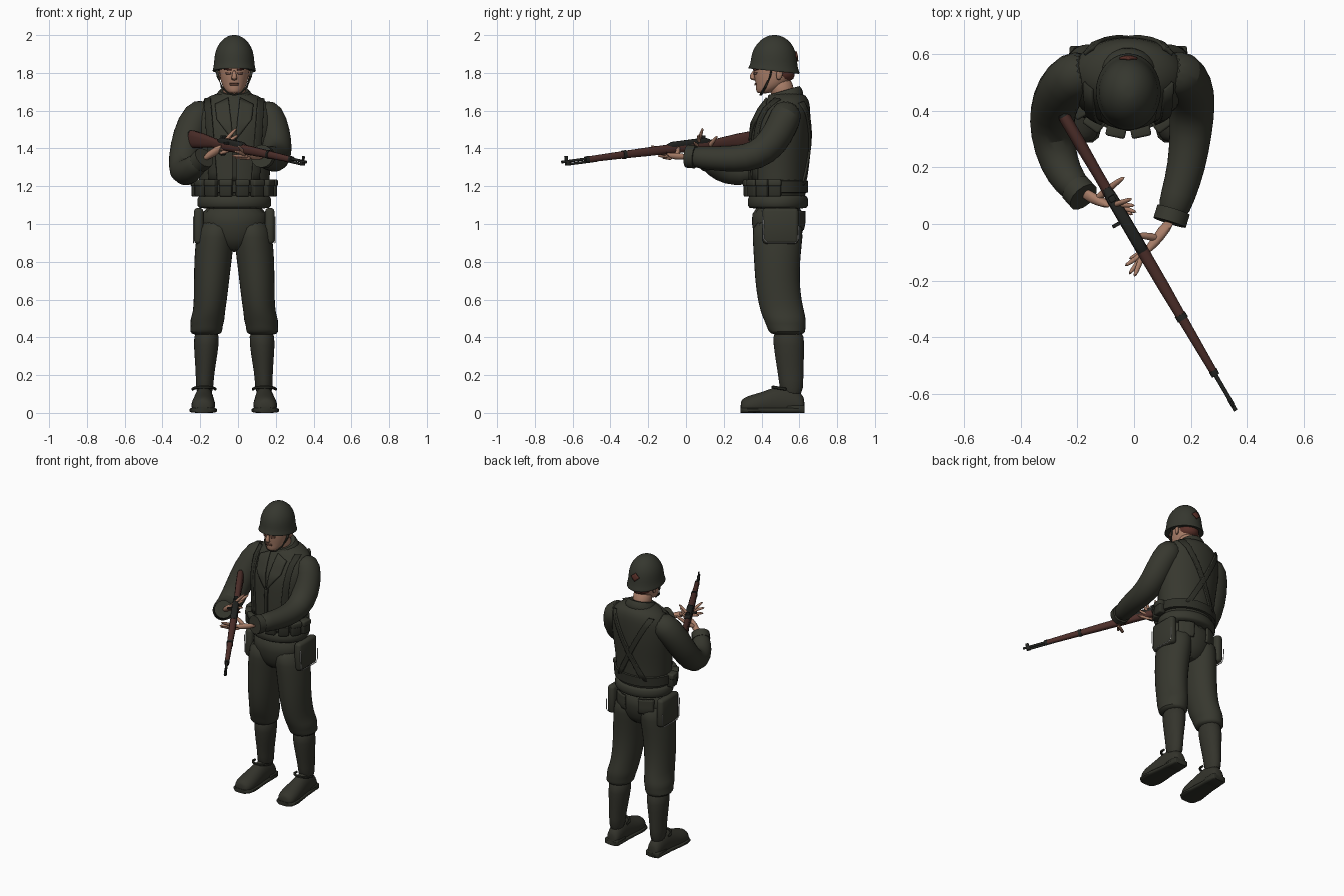
import bpy, bmesh, math
from mathutils import Vector, Matrix
from mathutils.bvhtree import BVHTree

if "Cube" in bpy.data.objects:
    bpy.data.objects.remove(bpy.data.objects["Cube"], do_unlink=True)

CX = -0.02  # body centre line
X, Y, Z = Vector((1, 0, 0)), Vector((0, 1, 0)), Vector((0, 0, 1))


def material(name, *rgb):
    m = bpy.data.materials.new(name)
    m.use_nodes = True
    m.diffuse_color = (*rgb, 1)
    b = m.node_tree.nodes["Principled BSDF"]
    b.inputs["Base Color"].default_value = (*rgb, 1)
    b.inputs["Roughness"].default_value = 0.9
    return m


cloth = material("olive cloth", .038, .039, .028)
web = material("dark webbing", .028, .029, .021)
steel = material("helmet green", .036, .038, .028)
boot = material("boot leather", .034, .034, .025)
skin = material("skin", .40, .21, .14)
dark_skin = material("lips and brows", .20, .09, .06)
wood = material("gun wood", .075, .028, .023)
metal = material("gun metal", .017, .018, .016)
hair = material("red brown", .10, .03, .022)
trim = material("pale trim", .75, .75, .72)


def finish(name, bm, mat, subsurf=0, angle=50):
    bmesh.ops.recalc_face_normals(bm, faces=bm.faces)
    me = bpy.data.meshes.new(name)
    bm.to_mesh(me)
    bm.free()
    me.materials.append(mat)
    ob = bpy.data.objects.new(name, me)
    bpy.context.scene.collection.objects.link(ob)
    if subsurf:
        ob.modifiers.new("smooth", 'SUBSURF').levels = subsurf
        ob.modifiers["smooth"].render_levels = subsurf
    bpy.ops.object.select_all(action='DESELECT')
    bpy.context.view_layer.objects.active = ob
    ob.select_set(True)
    bpy.ops.object.shade_smooth_by_angle(angle=math.radians(angle))
    return ob


def loft(name, rings, mat, n=16, power=1.0, subsurf=1, floor=None):
    """Skin rings of (centre, U, V); power under 1 squares the section."""
    bm = bmesh.new()
    loops = []
    for c, u, v in rings:
        loop = []
        for i in range(n):
            a = 2 * math.pi * (i + .5) / n
            s, t = (math.copysign(abs(k) ** power, k) for k in (math.cos(a), math.sin(a)))
            p = Vector(c) + u * s + v * t
            if floor is not None:
                p.z = max(p.z, floor)
            loop.append(bm.verts.new(p))
        loops.append(loop)
    for a, b in zip(loops, loops[1:]):
        for i in range(n):
            bm.faces.new((a[i], a[(i + 1) % n], b[(i + 1) % n], b[i]))
    bm.faces.new(loops[0])
    bm.faces.new(loops[-1])
    return finish(name, bm, mat, subsurf)


def stack(name, rings, mat, side=1, **kw):
    """Horizontal rings: offset from centre line, y, z, rx, ry, tilt."""
    return loft(name, [((CX + side * r[0], r[1], r[2]), X * r[3],
                        Y * r[4] + Z * (r[5] if len(r) > 5 else 0)) for r in rings], mat, **kw)


def tube(name, pts, radii, mat, n=12, flat=1.0, **kw):
    pts = [Vector(p) for p in pts]
    if not isinstance(radii, (list, tuple)):
        radii = [radii] * len(pts)
    rings = []
    for i, p in enumerate(pts):
        t = (pts[min(i + 1, len(pts) - 1)] - pts[max(i - 1, 0)]).normalized()
        u = t.cross(Z if abs(t.z) < .9 else Y).normalized()
        rings.append((p, u * radii[i], u.cross(t) * radii[i] * flat))
    return loft(name, rings, mat, n=n, **kw)


def box(name, centre, size, mat, turn=None, bevel=.008):
    bm = bmesh.new()
    m = (turn or Matrix()).to_4x4()
    bmesh.ops.create_cube(bm, size=1, matrix=Matrix.Translation(centre) @ m @ Matrix.Diagonal((*size, 1)))
    bmesh.ops.bevel(bm, geom=bm.edges[:], offset=bevel, segments=2, affect='EDGES', profile=.5)
    return finish(name, bm, mat)


def drape(name, corners, sign, target, mat, thick=.012, n=8):
    """Lay a four-cornered sheet on the front (-1) or back (+1) of a part."""
    tree = BVHTree.FromPolygons([v.co for v in target.data.vertices],
                                [p.vertices for p in target.data.polygons])
    a, b, c, d = (Vector(p) for p in corners)
    bm = bmesh.new()
    grid = []
    for i in range(n + 1):
        row = []
        for j in range(n + 1):
            p = a.lerp(b, j / n).lerp(d.lerp(c, j / n), i / n)
            o = Vector((CX + p.x, sign * 3, p.y))
            hit = tree.ray_cast(o, Y * -sign)[0] or tree.find_nearest((o.x, .5, o.z))[0]
            row.append(bm.verts.new(hit + Y * sign * .003))
        grid.append(row)
    for i in range(n):
        for j in range(n):
            bm.faces.new((grid[i][j], grid[i][j + 1], grid[i + 1][j + 1], grid[i + 1][j]))
    ob = finish(name, bm, mat)
    s = ob.modifiers.new("thickness", 'SOLIDIFY')
    s.thickness, s.offset = thick, 0
    return ob


# jacket, hem, collar
torso = stack("jacket_body", [
    (0, .487, 1.09, .185, .15), (0, .487, 1.2, .185, .15), (0, .49, 1.32, .195, .152),
    (0, .50, 1.45, .21, .158), (0, .505, 1.53, .215, .155), (0, .525, 1.61, .205, .135),
    (0, .54, 1.66, .165, .112), (0, .535, 1.70, .09, .085)], cloth, n=24)
stack("jacket_hem", [(0, .487, 1.08, .19, .152), (0, .487, 1.09, .198, .162),
                     (0, .487, 1.14, .198, .162), (0, .487, 1.16, .186, .15)], cloth, n=24)
stack("collar", [(0, .53, 1.63, .125, .105, .02), (0, .525, 1.68, .1, .097, .025),
                 (0, .518, 1.715, .078, .085, .025), (0, .518, 1.70, .062, .07, .02)], cloth)
for side, tag in ((1, "left"), (-1, "right")):
    drape(tag + "_lapel", [(side * .03, 1.665), (side * .10, 1.63), (side * .09, 1.55),
                           (side * .005, 1.44)], -1, torso, cloth, .018)
    drape(tag + "_front_strap", [(side * .125, 1.665), (side * .155, 1.66), (side * .13, 1.22),
                                 (side * .09, 1.22)], -1, torso, web, .016)
    drape(tag + "_back_strap", [(side * .125, 1.65), (side * .155, 1.64), (-side * .08, 1.2),
                                (-side * .115, 1.2)], 1, torso, web, .016)
drape("jacket_placket", [(-.012, 1.45), (.012, 1.45), (.012, 1.23), (-.012, 1.23)], -1, torso, web, .01)

# belt and pouches
stack("belt", [(0, .487, 1.165, .186, .15), (0, .487, 1.168, .2, .16),
               (0, .487, 1.228, .2, .16), (0, .487, 1.232, .186, .15)], web, n=24, subsurf=0)
for i in range(8):
    a = math.radians(-84 + 24 * i)
    c = Vector((CX + .205 * math.sin(a), .487 - .16 * math.cos(a), 1.19))
    turn = Matrix.Rotation(a, 3, 'Z')
    box("pouch", c, (.066, .042, .09), web, turn)
    box("pouch_flap", c + Z * .028, (.07, .05, .036), cloth, turn)

# trousers, boots
stack("trouser_seat", [(0, .487, 1.11, .178, .143), (0, .487, 1.0, .186, .143),
                       (0, .487, .92, .15, .125), (0, .487, .85, .075, .08)], cloth, n=20)
for side, tag in ((1, "left"), (-1, "right")):
    stack(tag + "_trouser_leg", [
        (.092, .487, 1.03, .095, .138), (.1, .485, .93, .104, .136), (.112, .482, .82, .102, .125),
        (.12, .483, .7, .095, .12), (.126, .495, .6, .09, .118), (.134, .512, .53, .086, .118),
        (.143, .525, .49, .094, .113), (.146, .53, .455, .084, .104), (.15, .535, .43, .09, .1),
        (.148, .54, .41, .07, .08)], cloth, side)
    stack(tag + "_boot_shaft", [
        (.145, .54, .45, .07, .085), (.148, .545, .36, .068, .084), (.152, .55, .26, .056, .074),
        (.156, .556, .18, .047, .066), (.158, .56, .08, .048, .062)], boot, side)
    foot = [(.628, .03, .07), (.615, .045, .1), (.56, .05, .14), (.49, .052, .145), (.42, .06, .115),
            (.35, .067, .095), (.305, .056, .08), (.288, .035, .06)]
    fx = lambda y: CX + side * (.158 + (.56 - y) * .03)
    loft(tag + "_foot", [((fx(y), y, h * .42), X * w, Z * h * .6) for y, w, h in foot],
         boot, floor=.01)
    loft(tag + "_sole", [((fx(y), y, .014), X * (w + .006), Z * .014) for y, w, h in foot],
         web, power=.5, subsurf=0)
    box(tag + "_heel", (fx(.58), .58, .02), (.1, .095, .04), web)
    tube(tag + "_boot_strap", [(fx(.5) + .06 * math.cos(k), .53 + .07 * math.sin(k),
                               .125 - .012 * math.sin(k)) for k in
                              [math.pi * (1 + i / 8) for i in range(9)]], .008, web, n=6, subsurf=0)
    # cargo pocket with pale edge
    box(tag + "_cargo_pocket", (CX + side * .188, .5, .99), (.05, .19, .19), cloth, bevel=.018)
    px = CX + side * .215
    tube(tag + "_pocket_edge", [(px, .408, 1.04), (px, .412, .92), (px, .43, .9), (px, .58, .9),
                                (px, .594, .92), (px, .596, .99)], .003, trim, n=6, subsurf=0)
    drape(tag + "_back_pocket", [(side * .05, 1.07), (side * .14, 1.07), (side * .14, .97),
                                 (side * .05, .97)], 1, bpy.data.objects["trouser_seat"], cloth, .012)

# sleeves
tube("right_sleeve", [(-.15, .545, 1.61), (-.215, .525, 1.575), (-.262, .47, 1.47), (-.288, .40, 1.35),
                      (-.29, .32, 1.268), (-.265, .21, 1.275), (-.225, .145, 1.31), (-.185, .105, 1.345)],
     [.07, .092, .09, .083, .08, .07, .06, .052], cloth, 16)
tube("left_sleeve", [(.11, .545, 1.61), (.17, .53, 1.575), (.195, .49, 1.48), (.205, .42, 1.385),
                     (.2, .32, 1.345), (.185, .2, 1.345), (.155, .1, 1.35), (.128, .02, 1.358)],
     [.07, .09, .088, .084, .076, .068, .062, .056], cloth, 16)
tube("right_cuff", [(-.205, .125, 1.327), (-.178, .095, 1.352)], .058, cloth, 14, subsurf=0)
tube("left_cuff", [(.139, .05, 1.355), (.125, .005, 1.359)], .061, cloth, 14, subsurf=0)


# hands
def hand(tag, wrist, palm, knuckle, spread, tips, thumb):
    wrist, palm, knuckle, spread = map(Vector, (wrist, palm, knuckle, spread))
    d = (knuckle - wrist).normalized()
    s = spread.normalized()
    v = d.cross(s).normalized()
    loft(tag + "_palm", [(wrist, s * .028, v * .024), (palm, s * .038, v * .02),
                         (knuckle, s * .038, v * .014)], skin, n=10)
    for i, tip in enumerate(tips):
        a = knuckle + s * (i - 1.5) * .019 - d * .01
        tip = Vector(tip)
        tube(tag + "_finger", [a, a.lerp(tip, .5) + Z * .004, tip], [.012, .0105, .007], skin, 8)
    tube(tag + "_thumb", [palm, palm.lerp(Vector(thumb), .5) + s * -.008, thumb],
         [.018, .013, .008], skin, 8)


hand("right", (-.19, .115, 1.345), (-.135, .085, 1.378), (-.085, .07, 1.4), (.3, -.35, .8),
     [(.0, .03, 1.40), (.012, .04, 1.435), (.005, .065, 1.475), (-.005, .09, 1.51)], (-.03, .168, 1.47))
hand("left", (.125, .01, 1.36), (.085, -.05, 1.358), (.045, -.1, 1.36), (-.5, -.4, .35),
     [(-.02, -.125, 1.35), (-.035, -.15, 1.36), (-.02, -.18, 1.385), (.0, -.188, 1.415)], (-.015, -.04, 1.42))

# head
head = stack("head", [(0, .405, 1.69, .028, .026), (0, .425, 1.705, .048, .055), (0, .452, 1.735, .066, .083),
                      (0, .462, 1.77, .075, .1), (0, .466, 1.81, .08, .108), (0, .468, 1.87, .08, .108),
                      (0, .468, 1.92, .05, .07)], skin, n=20)
stack("neck", [(0, .525, 1.64, .065, .068), (0, .505, 1.72, .06, .065), (0, .49, 1.78, .06, .07)], skin)
stack("hair", [(0, .51, 1.755, .05, .056), (0, .498, 1.78, .071, .08), (0, .495, 1.84, .082, .085)], hair)
loft("nose", [((CX, .362, 1.815), X * .009, Y * .008), ((CX, .35, 1.785), X * .013, Y * .015),
              ((CX, .352, 1.768), X * .019, Y * .015), ((CX, .362, 1.76), X * .012, Y * .01)], skin, n=8)
drape("lips", [(-.024, 1.745), (.024, 1.745), (.02, 1.735), (-.02, 1.735)], -1, head, dark_skin, .008, 4)
for side, tag in ((1, "left"), (-1, "right")):
    drape(tag + "_eye", [(side * .018, 1.803), (side * .044, 1.803), (side * .042, 1.793),
                         (side * .02, 1.793)], -1, head, dark_skin, .006, 3)
    drape(tag + "_brow", [(side * .015, 1.821), (side * .05, 1.823), (side * .05, 1.815),
                          (side * .015, 1.812)], -1, head, hair, .008, 3)
    stack(tag + "_ear", [(.078, .49, 1.76, .008, .012), (.084, .495, 1.79, .01, .02),
                         (.084, .497, 1.815, .009, .02)], skin, side, n=8)
    tube(tag + "_chin_strap", [(CX + side * .095, .455, 1.825), (CX + side * .086, .445, 1.78),
                               (CX + side * .066, .42, 1.725), (CX + side * .03, .4, 1.69),
                               (CX, .395, 1.684)], .008, web, n=6, flat=.6, subsurf=0)

# helmet
helmet = stack("helmet", [(0, .466, 1.815, .1, .115, -.013), (0, .466, 1.806, .116, .138, -.015),
                          (0, .466, 1.815, .116, .137, -.014), (0, .466, 1.84, .108, .125, -.01),
                          (0, .466, 1.89, .106, .121, -.004), (0, .467, 1.935, .094, .107),
                          (0, .468, 1.975, .066, .075), (0, .468, 1.996, .032, .037),
                          (0, .468, 2.0, .012, .012)], steel, n=24)
drape("helmet_patch", [(0, 1.915), (.032, 1.888), (0, 1.861), (-.032, 1.888)], 1, helmet, hair, .008, 4)

# rifle, laid out along its own axis
butt, muzzle = Vector((-.25, .385, 1.455)), Vector((.358, -.655, 1.318))
D = (muzzle - butt).normalized()
S = D.cross(Z).normalized()
U = S.cross(D)
frame = Matrix((S, D, U)).transposed()
at = lambda s, h=0, w=0: butt + D * s + U * h + S * w


def gun_loft(name, rings, mat, **kw):
    return loft(name, [(at(s, h), S * w, U * v) for s, h, w, v in rings], mat, n=12, subsurf=0, **kw)


gun_loft("rifle_stock", [(0, -.004, .019, .046), (.015, -.004, .022, .048), (.12, 0, .022, .039),
                         (.24, .002, .019, .026), (.29, .0, .019, .024), (.36, 0, .022, .025),
                         (.58, .002, .022, .024)], wood, power=.75)
gun_loft("rifle_butt_plate", [(-.006, -.004, .019, .045), (.003, -.004, .02, .047)], metal, power=.75)
gun_loft("rifle_fore_stock", [(.55, .004, .022, .025), (.7, .005, .021, .023), (.83, .006, .018, .02),
                              (1.05, .006, .014, .016), (1.065, .006, .011, .012)], wood, power=.8)
gun_loft("rifle_receiver", [(.3, .016, .013, .012), (.33, .02, .02, .02), (.53, .02, .021, .02),
                            (.56, .014, .018, .016)], metal, power=.6)
gun_loft("rifle_band", [(.82, .006, .021, .023), (.84, .006, .021, .023)], metal, power=.8)
gun_loft("rifle_nose_band", [(1.05, .006, .016, .018), (1.07, .006, .015, .017)], metal, power=.8)
gun_loft("rifle_barrel", [(.9, .01, .008, .008), (1.214, .01, .0075, .0075)], metal)
gun_loft("rifle_gas_tube", [(1.0, -.006, .007, .007), (1.175, -.006, .007, .007)], metal)
for name, s, h, w, size in (("front_sight", 1.185, .026, 0, (.008, .02, .026)),
                            ("muzzle_block", 1.18, .002, 0, (.018, .025, .028)),
                            ("rear_sight", .34, .042, 0, (.024, .022, .02)),
                            ("bolt_handle", .43, .022, .032, (.034, .012, .012)),
                            ("trigger", .33, -.035, 0, (.006, .008, .024))):
    box("rifle_" + name, at(s, h, w), size, metal, frame, .002)
tube("rifle_trigger_guard", [at(.29, -.02), at(.3, -.045), at(.33, -.052), at(.365, -.046), at(.38, -.02)],
     .005, metal, 6, subsurf=0)
